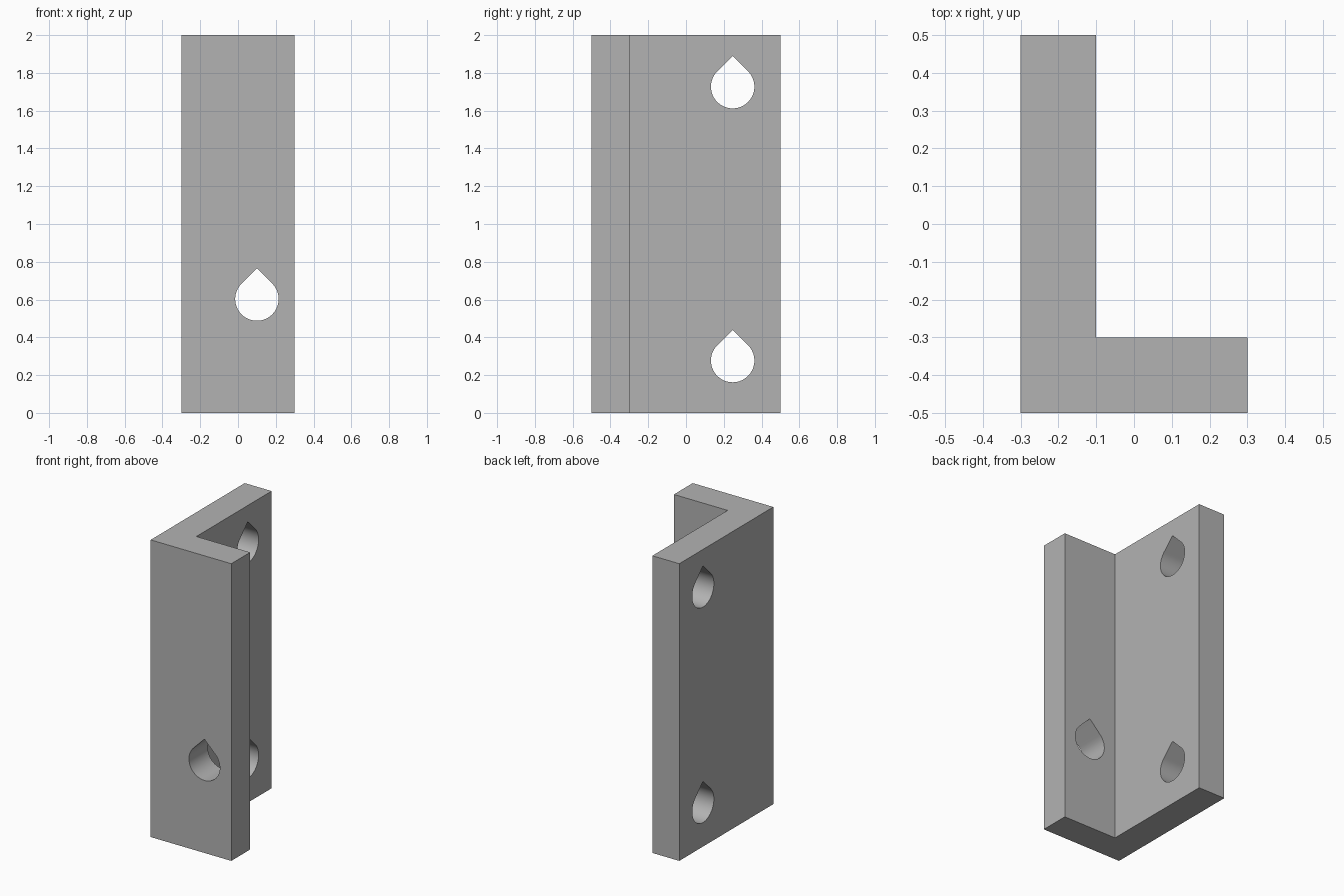
import bpy, bmesh, math
from mathutils import Matrix

default = bpy.data.objects.get("Cube")
if default:
    bpy.data.objects.remove(default, do_unlink=True)

GREY = (0.45, 0.45, 0.45, 1)
HOLE_RADIUS = 0.115

grey = bpy.data.materials.new("plain grey")
grey.use_nodes = True
grey.diffuse_color = GREY
grey.node_tree.nodes["Principled BSDF"].inputs["Base Color"].default_value = GREY


def prism(name, outline, depth, matrix=Matrix()):
    """Extrude a flat outline along its local z and place it."""
    bm = bmesh.new()
    face = bm.faces.new([bm.verts.new((x, y, 0)) for x, y in outline])
    extruded = bmesh.ops.extrude_face_region(bm, geom=[face])["geom"]
    verts = [v for v in extruded if isinstance(v, bmesh.types.BMVert)]
    bmesh.ops.translate(bm, verts=verts, vec=(0, 0, depth))
    bmesh.ops.transform(bm, matrix=matrix, verts=bm.verts)
    bmesh.ops.recalc_face_normals(bm, faces=bm.faces)
    mesh = bpy.data.meshes.new(name)
    bm.to_mesh(mesh)
    bm.free()
    mesh.materials.append(grey)
    obj = bpy.data.objects.new(name, mesh)
    bpy.context.collection.objects.link(obj)
    return obj


def teardrop(radius, steps=48):
    """Circle whose top runs up to a right-angled point."""
    start, sweep = math.radians(135), math.radians(270)
    angles = [start + sweep * i / steps for i in range(steps + 1)]
    arc = [(radius * math.cos(a), radius * math.sin(a)) for a in angles]
    return arc + [(0, radius * math.sqrt(2))]


# L-shaped angle bracket
profile = [(-0.3, -0.5), (0.3, -0.5), (0.3, -0.3), (-0.1, -0.3), (-0.1, 0.5), (-0.3, 0.5)]
bracket = prism("angle_bracket", profile, 2)

# Teardrop holes: one through the front flange, two through the side flange
upright = Matrix.Rotation(math.pi / 2, 4, "X")
sideways = Matrix.Rotation(math.pi / 2, 4, "Z") @ upright
holes = [
    ("front_hole_cutter", (0.1, -0.25, 0.603), upright),
    ("lower_side_hole_cutter", (-0.35, 0.247, 0.277), sideways),
    ("upper_side_hole_cutter", (-0.35, 0.247, 1.727), sideways),
]
bpy.context.view_layer.objects.active = bracket
for name, position, turn in holes:
    cutter = prism(name, teardrop(HOLE_RADIUS), 0.3, Matrix.Translation(position) @ turn)
    cutter.hide_render = True
    cut = bracket.modifiers.new(name, "BOOLEAN")
    cut.operation = "DIFFERENCE"
    cut.solver = "EXACT"
    cut.object = cutter
    bpy.ops.object.modifier_apply(modifier=cut.name)
    bpy.data.objects.remove(cutter, do_unlink=True)

# Smooth hole walls, crisp bracket edges
bpy.ops.object.select_all(action="DESELECT")
bracket.select_set(True)
bpy.ops.object.shade_smooth_by_angle(angle=math.radians(30))
